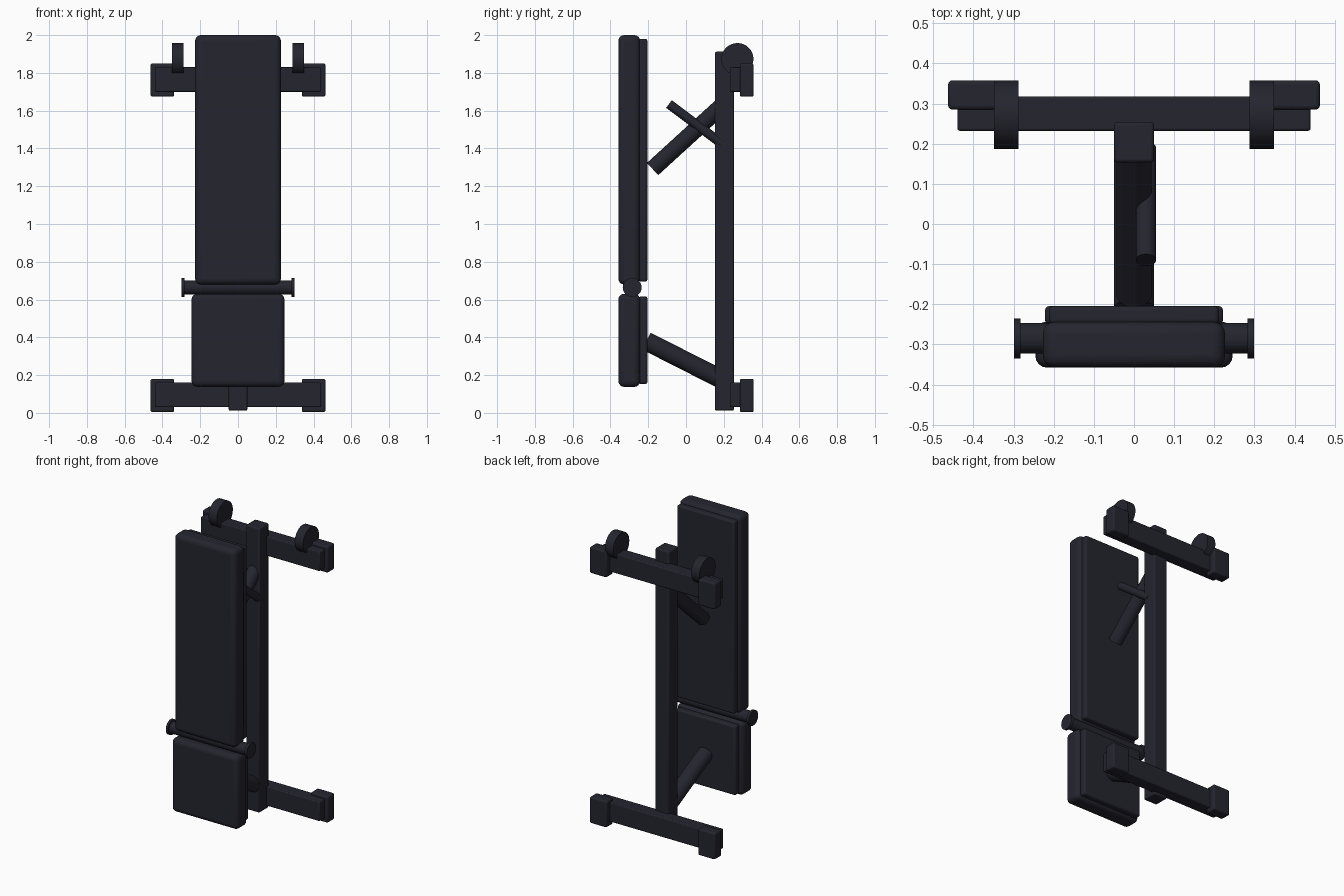
import bpy, math
from mathutils import Vector

cube = bpy.data.objects.get("Cube")
if cube:
    bpy.data.objects.remove(cube, do_unlink=True)

# Single charcoal finish
charcoal = bpy.data.materials.new("charcoal")
charcoal.use_nodes = True
COLOR = (0.018, 0.018, 0.028, 1)
charcoal.diffuse_color = COLOR
bsdf = charcoal.node_tree.nodes["Principled BSDF"]
bsdf.inputs["Base Color"].default_value = COLOR
bsdf.inputs["Roughness"].default_value = 0.6


def finish(obj, name, bevel, segments):
    obj.name = obj.data.name = name
    obj.data.materials.append(charcoal)
    if bevel:
        mod = obj.modifiers.new("rounded_edges", 'BEVEL')
        mod.width, mod.segments = bevel, segments
        mod.limit_method = 'ANGLE'
        mod.angle_limit = math.radians(40)
    bpy.ops.object.shade_smooth_by_angle(angle=math.radians(35))
    return obj


def box(name, lo, hi, bevel=0.006, segments=2):
    """Rounded box between two corners."""
    lo, hi = Vector(lo), Vector(hi)
    bpy.ops.mesh.primitive_cube_add(size=1, location=(lo + hi) / 2)
    obj = bpy.context.object
    obj.scale = hi - lo
    bpy.ops.object.transform_apply(location=False, rotation=False, scale=True)
    return finish(obj, name, bevel, segments)


def rod(name, a, b, radius, bevel=0.0):
    """Round bar between two points."""
    a, b = Vector(a), Vector(b)
    bpy.ops.mesh.primitive_cylinder_add(vertices=32, radius=radius, depth=(b - a).length,
                                        location=(a + b) / 2)
    obj = bpy.context.object
    obj.rotation_euler = (b - a).to_track_quat('Z', 'Y').to_euler()
    return finish(obj, name, bevel, 2)


# Padded backrest and seat with their backing boards
box("backrest_pad", (-0.227, -0.358, 0.68), (0.227, -0.243, 2.0), 0.03, 4)
box("backrest_board", (-0.212, -0.25, 0.695), (0.212, -0.204, 1.98), 0.012, 3)
box("seat_pad", (-0.246, -0.358, 0.138), (0.246, -0.243, 0.63), 0.03, 4)
box("seat_board", (-0.222, -0.25, 0.153), (0.222, -0.204, 0.617), 0.012, 3)

# Hinge axle between the pads
rod("hinge_axle", (-0.29, -0.285, 0.664), (0.29, -0.285, 0.664), 0.038)

# Main spine and crossbars
box("spine", (-0.05, 0.153, 0.012), (0.05, 0.254, 1.912), 0.008)
box("lower_crossbar", (-0.44, 0.232, 0.03), (0.44, 0.318, 0.16))
box("upper_crossbar", (-0.44, 0.232, 1.7), (0.44, 0.318, 1.83))

# Mirrored end fittings
for side, s in (("left", 1), ("right", -1)):
    rod(f"axle_cap_{side}", (s * 0.283, -0.285, 0.664), (s * 0.299, -0.285, 0.664), 0.05)
    for level, z0, z1 in (("lower", 0.004, 0.18), ("upper", 1.674, 1.85)):
        x0, x1 = sorted((s * 0.338, s * 0.463))
        box(f"{level}_foot_{side}", (x0, 0.285, z0), (x1, 0.358, z1), 0.01, 3)
    rod(f"wheel_{side}", (s * 0.288, 0.272, 1.873), (s * 0.349, 0.272, 1.873), 0.085)

# Support struts and adjustment pin
rod("seat_strut", (0, -0.21, 0.38), (0, 0.19, 0.177), 0.05)
rod("backrest_strut", (0, -0.177, 1.291), (0, 0.19, 1.626), 0.044)
rod("adjustment_pin", (0.03, -0.09, 1.635), (0.03, 0.19, 1.425), 0.025)
